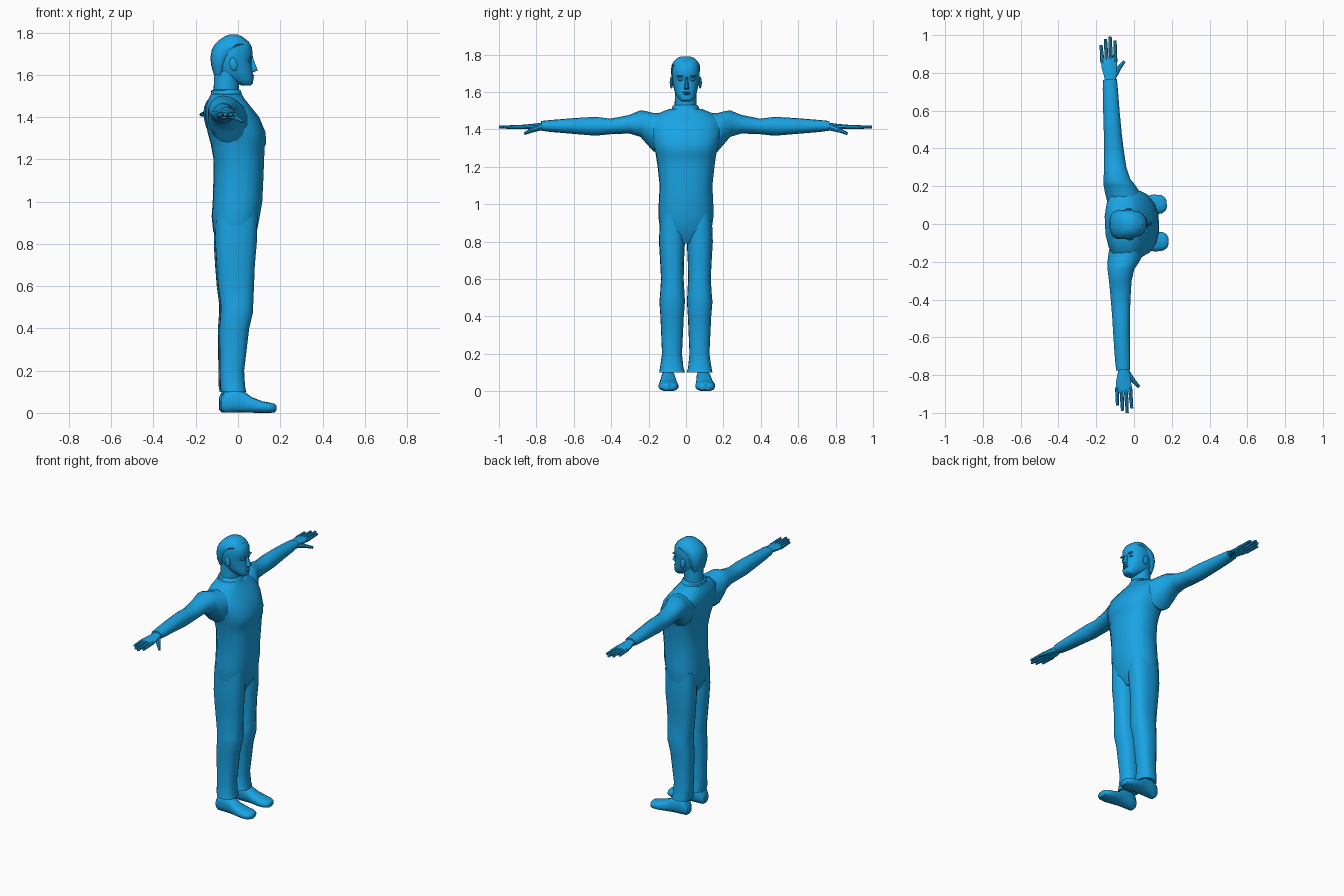
import bpy, bmesh, math
from mathutils import Matrix, Vector

skin = bpy.data.materials.new("blue")
skin.diffuse_color = (0.01, 0.37, 0.78, 1)
TURN = Matrix.Rotation(math.radians(2.6), 4, 'Z')   # figure stands slightly turned


def finish(name, bm, side=1, angle=35):
    bmesh.ops.transform(bm, matrix=TURN @ Matrix.Diagonal((1, side, 1, 1)), verts=bm.verts)
    bmesh.ops.recalc_face_normals(bm, faces=bm.faces)
    me = bpy.data.meshes.new(name)
    bm.to_mesh(me)
    bm.free()
    ob = bpy.data.objects.new(name, me)
    bpy.context.collection.objects.link(ob)
    me.materials.append(skin)
    bpy.ops.object.select_all(action='DESELECT')
    ob.select_set(True)
    bpy.context.view_layer.objects.active = ob
    bpy.ops.object.shade_smooth_by_angle(angle=math.radians(angle))
    return ob


def loft(name, axis, sections, n=16, power=2.4, side=1):
    """Skin rounded sections (position, u0, u1, v0, v1) along an axis."""
    bm = bmesh.new()
    rings = []
    for t, u0, u1, v0, v1 in sections:
        ring = []
        for i in range(n):
            a = 2 * math.pi * (i + 0.5) / n
            c, s = math.cos(a), math.sin(a)
            u = (u0 + u1) / 2 + (u1 - u0) / 2 * math.copysign(abs(c) ** (2 / power), c)
            v = (v0 + v1) / 2 + (v1 - v0) / 2 * math.copysign(abs(s) ** (2 / power), s)
            p = {'x': (t, u, v), 'y': (u, t, v), 'z': (u, v, t)}[axis]
            ring.append(bm.verts.new(p))
        rings.append(ring)
    for a, b in zip(rings, rings[1:]):
        for i in range(n):
            j = (i + 1) % n
            bm.faces.new((a[i], a[j], b[j], b[i]))
    bm.faces.new(rings[0])
    bm.faces.new(rings[-1])
    return finish(name, bm, side)


def body(name, rows, **kw):
    """Loft up z from rows (z, back, front, half width)."""
    return loft(name, 'z', [(z, b, f, -w, w) for z, b, f, w in rows], **kw)


def blob(name, loc, size, side=1, tilt=0):
    bm = bmesh.new()
    bmesh.ops.create_uvsphere(bm, u_segments=10, v_segments=6, radius=1)
    m = Matrix.Translation(loc) @ Matrix.Rotation(tilt, 4, 'Y') @ Matrix.Diagonal((*size, 1))
    bmesh.ops.transform(bm, matrix=m, verts=bm.verts)
    return finish(name, bm, side)


def finger(name, a, b, r0, r1, side):
    a, b = Vector(a), Vector(b)
    bm = bmesh.new()
    bmesh.ops.create_cone(bm, cap_ends=True, segments=8, radius1=r0, radius2=r1,
                          depth=(b - a).length)
    m = Matrix.Translation((a + b) / 2) @ (b - a).to_track_quat('Z', 'Y').to_matrix().to_4x4()
    bmesh.ops.transform(bm, matrix=m, verts=bm.verts)
    return finish(name, bm, side)


# Torso with chest crease and shoulder slope
body("torso", [
    (0.79, -0.08, 0.05, 0.05), (0.86, -0.118, 0.09, 0.138), (0.93, -0.125, 0.103, 0.148),
    (1.0, -0.12, 0.115, 0.147), (1.1, -0.117, 0.12, 0.142), (1.2, -0.116, 0.124, 0.153),
    (1.26, -0.127, 0.126, 0.162), (1.275, -0.13, 0.134, 0.165), (1.33, -0.145, 0.13, 0.18),
    (1.40, -0.155, 0.10, 0.195), (1.45, -0.155, 0.06, 0.19), (1.485, -0.14, 0.032, 0.15),
    (1.51, -0.128, 0.016, 0.085)])
# Collar and neck
body("collar", [(1.48, -0.13, 0.03, 0.085), (1.525, -0.128, 0.014, 0.07),
                (1.53, -0.118, 0.008, 0.062)], power=2)
body("neck", [(1.5, -0.118, 0.005, 0.06), (1.56, -0.115, 0.005, 0.058),
              (1.63, -0.115, 0.01, 0.058)], power=2)

# Head
body("head", [
    (1.55, 0.015, 0.06, 0.025), (1.558, -0.005, 0.07, 0.036), (1.582, -0.06, 0.074, 0.053),
    (1.61, -0.11, 0.07, 0.062), (1.65, -0.125, 0.064, 0.071), (1.672, -0.127, 0.063, 0.073),
    (1.685, -0.127, 0.071, 0.074), (1.73, -0.115, 0.067, 0.073), (1.757, -0.095, 0.052, 0.066),
    (1.777, -0.065, 0.022, 0.048), (1.785, -0.045, 0.0, 0.025)], power=2.3)
# Short hair cap, set back from the brow
body("hair", [
    (1.6, -0.114, -0.07, 0.05), (1.64, -0.126, -0.055, 0.066), (1.68, -0.131, -0.035, 0.075),
    (1.72, -0.124, -0.005, 0.078), (1.745, -0.11, 0.05, 0.075), (1.764, -0.09, 0.044, 0.064),
    (1.781, -0.065, 0.02, 0.047), (1.79, -0.045, 0.0, 0.024)], power=2.4)
# Nose and mouth
loft("nose", 'z', [(1.612, 0.05, 0.074, -0.013, 0.013), (1.622, 0.05, 0.096, -0.014, 0.014),
                   (1.634, 0.05, 0.09, -0.011, 0.011), (1.68, 0.05, 0.072, -0.007, 0.007)],
     n=8, power=2)
blob("upper_lip", (0.066, 0, 1.597), (0.012, 0.024, 0.005))
blob("lower_lip", (0.066, 0, 1.588), (0.011, 0.02, 0.005))

LEG = [
    (0.95, -0.11, 0.09, 0.005, 0.138), (0.8, -0.112, 0.086, 0.005, 0.144),
    (0.7, -0.106, 0.077, 0.01, 0.138), (0.6, -0.098, 0.073, 0.012, 0.133),
    (0.51, -0.086, 0.069, 0.007, 0.139), (0.48, -0.086, 0.069, 0.005, 0.142),
    (0.4, -0.092, 0.05, 0.011, 0.136), (0.2, -0.09, 0.026, 0.02, 0.127),
    (0.125, -0.088, 0.03, 0.012, 0.138), (0.1, -0.084, 0.036, 0.004, 0.143)]
ARM = [
    (0.08, -0.13, 0.05, 1.3, 1.485), (0.17, -0.148, 0.04, 1.28, 1.487),
    (0.21, -0.153, 0.015, 1.325, 1.497), (0.24, -0.152, -0.008, 1.36, 1.502),
    (0.3, -0.147, -0.025, 1.378, 1.477), (0.4, -0.142, -0.036, 1.374, 1.457),
    (0.48, -0.139, -0.042, 1.366, 1.467), (0.6, -0.137, -0.048, 1.376, 1.46),
    (0.72, -0.134, -0.052, 1.386, 1.45), (0.77, -0.13, -0.055, 1.393, 1.445)]
SHOE = [
    (-0.085, 0.07, 0.118, 0.015, 0.075), (-0.072, 0.06, 0.128, 0.002, 0.1),
    (-0.03, 0.056, 0.132, 0.001, 0.115), (0.02, 0.055, 0.136, 0.001, 0.105),
    (0.06, 0.05, 0.145, 0.001, 0.075), (0.11, 0.045, 0.152, 0.0, 0.055),
    (0.15, 0.048, 0.148, 0.0, 0.048), (0.17, 0.062, 0.134, 0.003, 0.043),
    (0.178, 0.08, 0.115, 0.012, 0.034)]
PALM = [
    (0.74, -0.122, -0.062, 1.402, 1.438), (0.78, -0.122, -0.06, 1.4, 1.434),
    (0.83, -0.135, -0.052, 1.4, 1.428), (0.87, -0.138, -0.05, 1.402, 1.425),
    (0.885, -0.134, -0.054, 1.405, 1.422)]

for side, tag in ((1, "left"), (-1, "right")):
    # Limbs
    loft(tag + "_trouser_leg", 'z', LEG, power=2.5, side=side)
    loft(tag + "_shoe", 'x', SHOE, n=14, power=2.5, side=side)
    loft(tag + "_sleeve", 'y', ARM, n=14, power=2.1, side=side)
    # Hand
    loft(tag + "_palm", 'y', PALM, n=10, side=side)
    for i, tip in enumerate((0.955, 0.985, 0.998, 0.975)):
        x = -0.128 + i * 0.0225
        finger(f"{tag}_finger_{i + 1}", (x, 0.86, 1.413), (x * 1.12 + 0.012, tip, 1.412),
               0.0115, 0.008, side)
    finger(tag + "_thumb", (-0.08, 0.775, 1.412), (-0.045, 0.825, 1.395), 0.018, 0.013, side)
    finger(tag + "_thumb_tip", (-0.049, 0.82, 1.397), (-0.013, 0.862, 1.378), 0.013, 0.008, side)
    # Face details
    blob(tag + "_ear", (-0.025, 0.077, 1.65), (0.019, 0.009, 0.033), side, -0.15)
    blob(tag + "_eye", (0.053, 0.032, 1.665), (0.011, 0.014, 0.007), side)
    blob(tag + "_brow", (0.061, 0.034, 1.684), (0.01, 0.021, 0.005), side)
